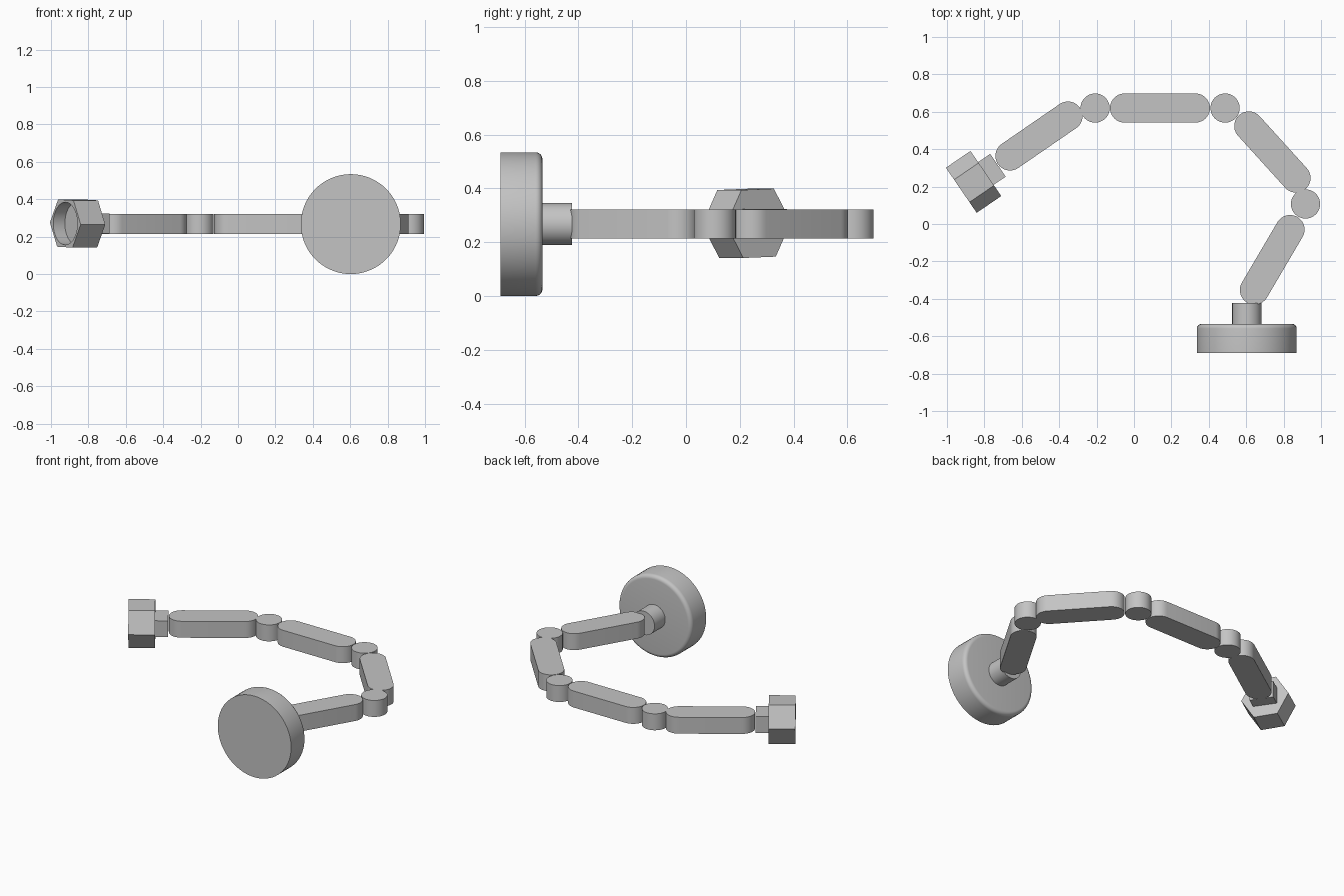
import bpy, bmesh
from math import pi, cos, sin, atan2, hypot, radians
from mathutils import Matrix, Vector

cube = bpy.data.objects.get("Cube")
if cube:
    bpy.data.objects.remove(cube, do_unlink=True)

MID = 0.267      # height of the arm's centre line
HALF = 0.054     # half the arm's thickness
R = 0.078        # radius of joints and link ends

grey = bpy.data.materials.new("plain_grey")
grey.use_nodes = True
colour = (0.55, 0.55, 0.55, 1)
grey.diffuse_color = colour
grey.node_tree.nodes["Principled BSDF"].inputs["Base Color"].default_value = colour


def finish(name, bm, matrix=Matrix()):
    """Turn a bmesh into a shaded, coloured object."""
    bmesh.ops.recalc_face_normals(bm, faces=bm.faces)
    mesh = bpy.data.meshes.new(name)
    bm.to_mesh(mesh)
    bm.free()
    mesh.transform(matrix)
    mesh.materials.append(grey)
    obj = bpy.data.objects.new(name, mesh)
    bpy.context.collection.objects.link(obj)
    bpy.ops.object.select_all(action='DESELECT')
    obj.select_set(True)
    bpy.context.view_layer.objects.active = obj
    bpy.ops.object.shade_smooth_by_angle(angle=radians(35))
    return obj


def prism(name, outline, z0, z1, matrix=Matrix()):
    """Extrude a flat outline between two heights."""
    bm = bmesh.new()
    face = bm.faces.new([bm.verts.new((x, y, z0)) for x, y in outline])
    top = bmesh.ops.extrude_face_region(bm, geom=[face])["geom"]
    bmesh.ops.translate(bm, vec=(0, 0, z1 - z0),
                        verts=[v for v in top if isinstance(v, bmesh.types.BMVert)])
    return finish(name, bm, matrix)


def ring(radius, sides, turn=0):
    return [(radius * cos(turn + 2 * pi * i / sides),
             radius * sin(turn + 2 * pi * i / sides)) for i in range(sides)]


def link(name, a, b, steps=20):
    """Round-ended bar between two end centres."""
    angle = atan2(b[1] - a[1], b[0] - a[0])
    points = []
    for centre, start in ((b, angle - pi / 2), (a, angle + pi / 2)):
        for i in range(steps + 1):
            t = start + pi * i / steps
            points.append((centre[0] + R * cos(t), centre[1] + R * sin(t)))
    return prism(name, points, MID - HALF, MID + HALF)


# Base disc with a rounded rear rim, and its stem
back = Matrix.Translation((0.603, -0.69, MID)) @ Matrix.Rotation(-pi / 2, 4, 'X')
RIM, DEPTH, FILLET = 0.267, 0.156, 0.025
profile = [(0, 0), (RIM, 0)]
for i in range(7):
    t = pi / 2 * i / 6
    profile.append((RIM - FILLET + FILLET * cos(t), DEPTH - FILLET + FILLET * sin(t)))
profile.append((0, DEPTH))
bm = bmesh.new()
verts = [bm.verts.new((r, 0, z)) for r, z in profile]
edges = [bm.edges.new(pair) for pair in zip(verts, verts[1:])]
bmesh.ops.spin(bm, geom=verts + edges, axis=(0, 0, 1), cent=(0, 0, 0),
               angle=2 * pi, steps=72)
bmesh.ops.remove_doubles(bm, verts=bm.verts, dist=1e-5)
finish("base_disc", bm, back)
prism("base_stem", ring(R, 48), DEPTH - 0.01, 0.267, back)

# Arm links and the round joints between them
link("lower_link", (0.644, -0.353), (0.834, -0.03))
link("side_link", (0.866, 0.246), (0.614, 0.524))
link("rear_link", (0.328, 0.62), (-0.05, 0.62))
link("end_link", (-0.353, 0.577), (-0.663, 0.364))
joints = {"side_joint": (0.917, 0.107), "rear_left_joint": (0.487, 0.62),
          "rear_right_joint": (-0.208, 0.62)}
for name, (x, y) in joints.items():
    prism(name, ring(R, 48), MID - HALF, MID + HALF, Matrix.Translation((x, y, 0)))

# Frame at the arm's end: local z points out of the nut, local y points up
out = Vector((-0.826, -0.564, 0)).normalized()
up = Vector((0, 0, 1))
side = up.cross(out)
end = Matrix((side, up, out)).transposed().to_4x4()
end.translation = Vector((-0.792, 0.27, MID + 0.003))

# Square neck
w = 0.0735
prism("neck", [(-w, -HALF), (w, -HALF), (w, HALF), (-w, HALF)], -0.078, 0.005, end)

# Hexagonal nut with a round recess in its outer face
THICK = 0.159
nut = prism("hex_nut", ring(0.146, 6, radians(-2)), 0, THICK, end)
cutter = prism("recess_cutter", ring(0.114, 48), THICK - 0.075, THICK + 0.05, end)
cutter.hide_render = True
cut = nut.modifiers.new("recess", 'BOOLEAN')
cut.operation = 'DIFFERENCE'
cut.solver = 'EXACT'
cut.object = cutter
bpy.ops.object.select_all(action='DESELECT')
nut.select_set(True)
bpy.context.view_layer.objects.active = nut
# The recess goes in before the smoothing step
bpy.ops.object.modifier_move_to_index(modifier="recess", index=0)
bpy.ops.object.modifier_apply(modifier="recess")
bpy.data.objects.remove(cutter, do_unlink=True)
bpy.ops.object.shade_smooth_by_angle(angle=radians(35))
